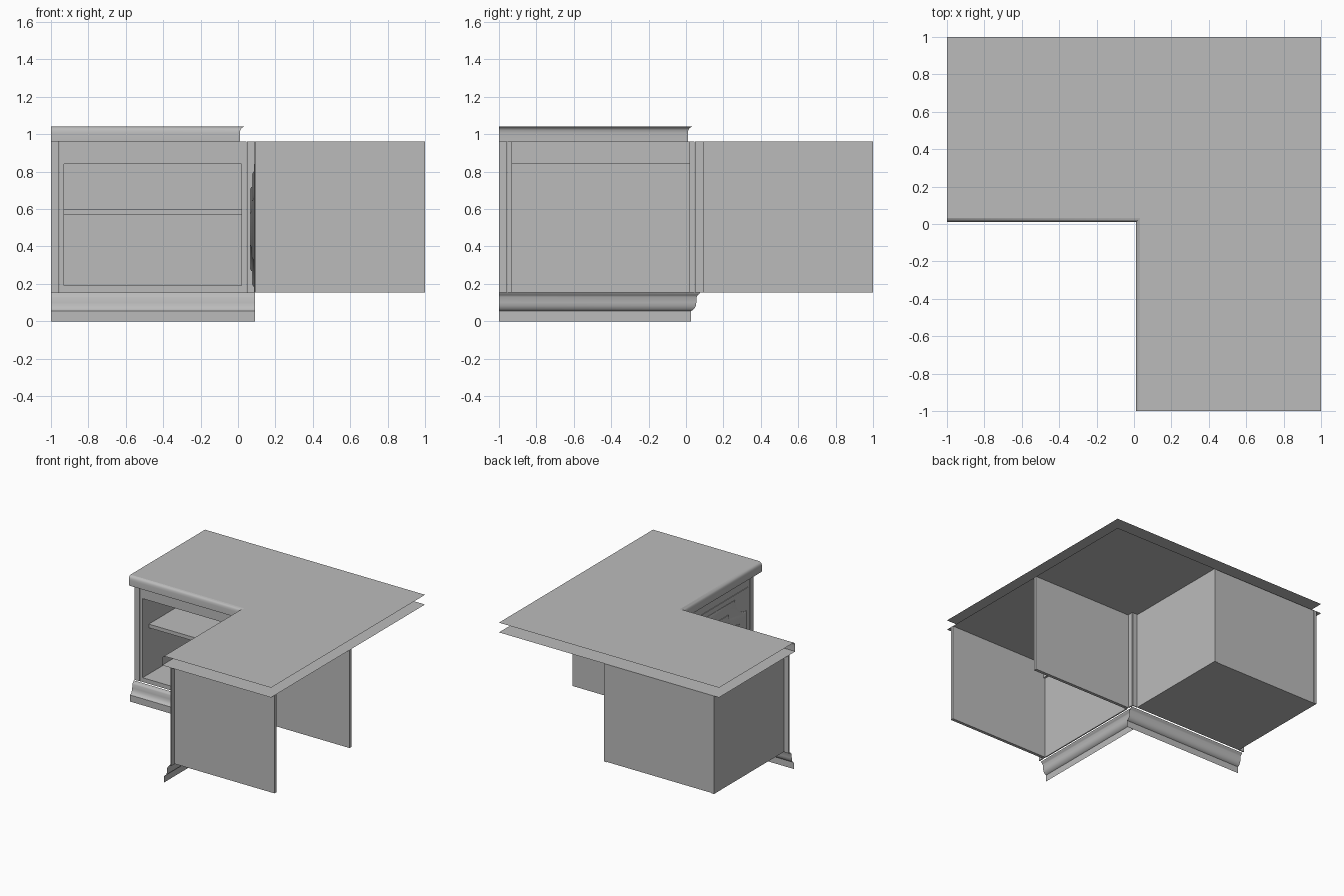
import bpy
import bmesh
import math

cube = bpy.data.objects.get("Cube")
if cube:
    bpy.data.objects.remove(cube, do_unlink=True)

grey = bpy.data.materials.new("plain grey")
grey.use_nodes = True
COLOUR = (0.5, 0.5, 0.5, 1)
grey.diffuse_color = COLOUR
grey.node_tree.nodes["Principled BSDF"].inputs["Base Color"].default_value = COLOUR

FACADE = 0.09            # plane of the cabinet fronts
LOW, HIGH = 0.155, 0.96  # cabinet bottom and top
INNER, OUTER = 0.045, -0.955
BOARD = 0.025
RAIL = 0.84


def finish(name, bm, fix_normals=True):
    if fix_normals:
        bmesh.ops.recalc_face_normals(bm, faces=bm.faces[:])
    mesh = bpy.data.meshes.new(name)
    bm.to_mesh(mesh)
    bm.free()
    mesh.materials.append(grey)
    obj = bpy.data.objects.new(name, mesh)
    bpy.context.collection.objects.link(obj)
    return obj


def smooth(obj):
    bpy.ops.object.select_all(action="DESELECT")
    obj.select_set(True)
    bpy.context.view_layer.objects.active = obj
    bpy.ops.object.shade_smooth_by_angle(angle=math.radians(40))


def board(name, along, depth, height, swap=False):
    """Box given by its ranges along the arm, in depth and in height."""
    bm = bmesh.new()
    bmesh.ops.create_cube(bm, size=1)
    for v in bm.verts:
        a, d, h = (r[0] + (c + 0.5) * (r[1] - r[0])
                   for r, c in zip((along, depth, height), v.co))
        v.co = (d, a, h) if swap else (a, d, h)
    return finish(name, bm)


def sheet(name, z, edge, up):
    """L-shaped flat sheet."""
    bm = bmesh.new()
    pts = [(-1, edge), (edge, edge), (edge, -1), (1, -1), (1, 1), (-1, 1)]
    if not up:
        pts.reverse()
    bm.faces.new([bm.verts.new((x, y, z)) for x, y in pts])
    return finish(name, bm, False)


def moulding(name, profile, path):
    """Open strip; path gives the plan points for one profile depth."""
    bm = bmesh.new()
    columns = [[bm.verts.new((*p, z)) for p in path(d)] for d, z in profile]
    for upper, lower in zip(columns, columns[1:]):
        for i in range(len(upper) - 1):
            bm.faces.new((upper[i], lower[i], lower[i + 1], upper[i + 1]))
    smooth(finish(name, bm, False))


def scooped(centre, half, scoop, steps=8):
    """Rectangle outline whose corners are scooped inwards."""
    pts = []
    for sx, sy, start in ((1, 1, 270), (-1, 1, 0), (-1, -1, 90), (1, -1, 180)):
        for i in range(steps + 1):
            t = math.radians(start - 90 * i / steps)
            pts.append((centre[0] + sx * half[0] + scoop[0] * math.cos(t),
                        centre[1] + sy * half[1] + scoop[1] * math.sin(t)))
    return pts


def relief(name, half, scoop, back, front, bevel):
    """Raised door panel with a sloping border."""
    centre = (-0.455, 0.4925)
    small = (half[0] - bevel, half[1] - bevel)
    bm = bmesh.new()
    rings = []
    for size, x in ((half, back), (half, front + bevel / 2), (small, front)):
        rings.append([bm.verts.new((x, y, z))
                      for y, z in scooped(centre, size, scoop)])
    n = len(rings[0])
    for a, b in zip(rings, rings[1:]):
        for i in range(n):
            j = (i + 1) % n
            bm.faces.new((a[i], a[j], b[j], b[i]))
    bm.faces.new(rings[-1])
    bm.faces.new(rings[0][::-1])
    smooth(finish(name, bm))


# Countertop: two sheets joined by a rounded nosing along the inner edge
sheet("countertop", 1.04, 0.033, True)
sheet("countertop_underside", HIGH, 0.01, False)
moulding("countertop_nosing",
         [(0.033, 1.04), (0.023, 1.036), (0.016, 1.029), (0.012, 1.02),
          (0.01, 1.005), (0.01, HIGH)],
         lambda d: [(-1, d), (d, d), (d, -1)])

# Skirting with a stepped, curved profile
skirting = [(0.075, LOW), (0.072, 0.147), (0.062, 0.14), (0.057, 0.13),
            (0.055, 0.1), (0.052, 0.082), (0.044, 0.067), (0.034, 0.058),
            (0.026, 0.054), (0.026, 0)]
moulding("skirting_left_arm", skirting, lambda d: [(-1, d), (FACADE, d)])
moulding("skirting_front_arm", skirting, lambda d: [(d, d), (d, -1)])

# Parts shared by both cabinets
for arm, swap in (("shelf_cabinet", False), ("door_cabinet", True)):
    tall = (LOW, HIGH)
    board(arm + "_outer_side", (OUTER, OUTER + BOARD), (FACADE, 1), tall, swap)
    board(arm + "_inner_side", (INNER - BOARD, INNER), (FACADE, 1), tall, swap)
    board(arm + "_top_rail", (OUTER + BOARD, INNER - BOARD),
          (FACADE, FACADE + 0.02), (RAIL, HIGH), swap)
    strip = (FACADE - 0.003, FACADE + 0.005)
    board(arm + "_outer_filler", (-1, OUTER - 0.003), strip, tall, swap)
    board(arm + "_inner_filler", (INNER + 0.003, FACADE), strip, tall, swap)

# Open shelf cabinet
inside = (OUTER + BOARD, INNER - BOARD)
board("cabinet_floor", inside, (FACADE, 0.99), (LOW, 0.19))
board("cabinet_shelf", inside, (0.17, 0.985), (0.57, 0.6))
board("cabinet_back", inside, (0.985, 0.995), (LOW, HIGH))

# Door with two raised layers
board("door", inside, (FACADE - 0.005, FACADE + 0.005), (LOW, RAIL), True)
relief("door_outer_panel", (0.455, 0.3075), (0.155, 0.145), 0.088, 0.076, 0.012)
relief("door_inner_panel", (0.345, 0.225), (0.14, 0.13), 0.078, 0.064, 0.014)
